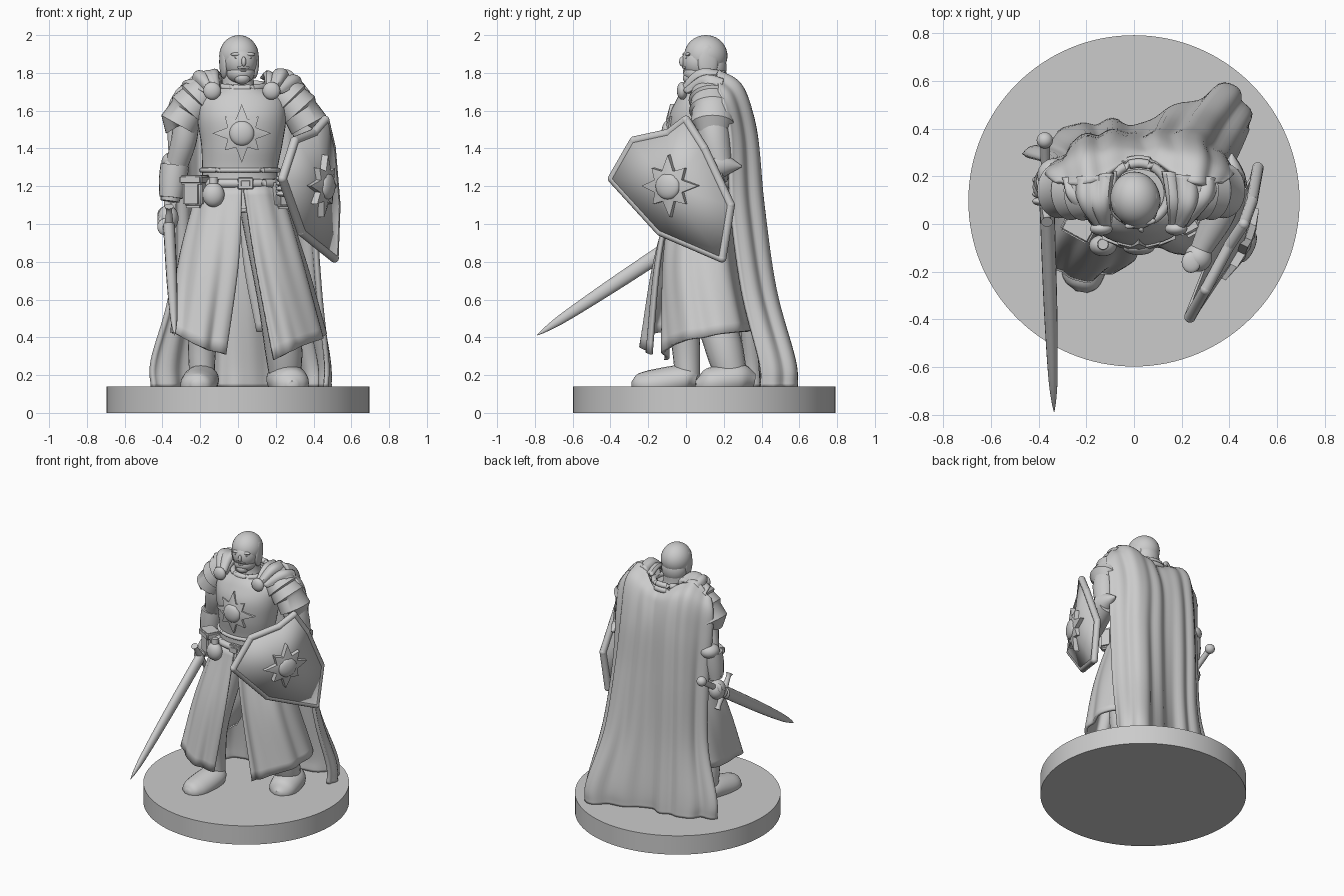
import bpy, bmesh, math
from mathutils import Vector, Matrix

cube = bpy.data.objects.get("Cube")
if cube:
    bpy.data.objects.remove(cube, do_unlink=True)

clay = bpy.data.materials.new("grey_clay")
clay.use_nodes = True
COLOUR = (0.6, 0.6, 0.6, 1)
clay.diffuse_color = COLOUR
clay.node_tree.nodes["Principled BSDF"].inputs["Base Color"].default_value = COLOUR
X, Y, Z = Vector((1, 0, 0)), Vector((0, 1, 0)), Vector((0, 0, 1))
parts = []


def add_object(name, bm):
    bmesh.ops.recalc_face_normals(bm, faces=bm.faces)
    mesh = bpy.data.meshes.new(name)
    bm.to_mesh(mesh)
    bm.free()
    mesh.materials.append(clay)
    obj = bpy.data.objects.new(name, mesh)
    bpy.context.collection.objects.link(obj)
    parts.append(obj)
    return obj


def spline(points, steps):
    """Catmull-Rom curve through points of any dimension."""
    pts = [Vector(p) for p in points]
    if steps == 1:
        return pts
    out = []
    for i in range(len(pts) - 1):
        b, c = pts[i], pts[i + 1]
        a = pts[i - 1] if i else b * 2 - c
        d = pts[i + 2] if i + 2 < len(pts) else c * 2 - b
        for k in range(steps):
            t = k / steps
            out.append((b * 2 + (c - a) * t + (a * 2 - b * 5 + c * 4 - d) * (t * t)
                        + (b * 3 - a - c * 3 + d) * (t ** 3)) * 0.5)
    return out + [pts[-1]]


def skin(name, rows, closed):
    bm = bmesh.new()
    grid = [[bm.verts.new(p) for p in row] for row in rows]
    n = len(grid[0])
    for upper, lower in zip(grid, grid[1:]):
        for j in range(n if closed else n - 1):
            k = (j + 1) % n
            bm.faces.new((upper[j], upper[k], lower[k], lower[j]))
    if closed:
        bm.faces.new(grid[0])
        bm.faces.new(grid[-1])
    return add_object(name, bm)


def tube(name, points, steps=5, sides=20, flat=1.0):
    """Sweep a round section along (x, y, z, radius) points."""
    path = spline(points, steps)
    rows = []
    for i, p in enumerate(path):
        axis = (path[min(i + 1, len(path) - 1)].xyz - path[max(i - 1, 0)].xyz).normalized()
        ref = Z if abs(axis.x) > 0.9 else X
        side = ref.cross(axis).normalized()
        up = axis.cross(side)
        ring = [2 * math.pi * j / sides for j in range(sides)]
        rows.append([p.xyz + (side * math.cos(a) + up * math.sin(a) * flat) * p.w for a in ring])
    return skin(name, rows, True)


def loft(name, sections, steps=5, sides=40):
    """Stack ellipses given as (x, y, z, radius x, radius y)."""
    ring = [2 * math.pi * j / sides for j in range(sides)]
    return skin(name, [[(x + rx * math.cos(a), y + ry * math.sin(a), z) for a in ring]
                       for x, y, z, rx, ry in spline(sections, steps)], True)


def cloth(name, rows, folds, depth, thickness=0.02):
    """Hang a draped sheet through rows of control points, with deepening folds."""
    across = [spline(row, 14) for row in rows]
    grid = list(zip(*[spline(column, 8) for column in zip(*across)]))
    draped = []
    last, width = len(grid) - 1, len(grid[0]) - 1
    for i, row in enumerate(grid):
        line = []
        for j, p in enumerate(row):
            du = row[min(j + 1, width)] - row[max(j - 1, 0)]
            dv = grid[min(i + 1, last)][j] - grid[max(i - 1, 0)][j]
            u, v = j / width, i / last
            wave = math.sin(folds * 2 * math.pi * u + v) + 0.5 * math.sin(folds * 3.3 * math.pi * u - v)
            line.append(p + du.cross(dv).normalized() * wave * depth * (0.35 + 0.65 * v))
        draped.append(line)
    obj = skin(name, draped, False)
    solid = obj.modifiers.new("thickness", "SOLIDIFY")
    solid.thickness, solid.offset = thickness, 0
    return obj


def ball(name, centre, size, turn=0):
    bm = bmesh.new()
    place = Matrix.Translation(centre) @ Matrix.Rotation(turn, 4, "Z") @ Matrix.Diagonal((*size, 1))
    bmesh.ops.create_uvsphere(bm, u_segments=32, v_segments=20, radius=1, matrix=place)
    return add_object(name, bm)


def box(name, centre, size, turn=0):
    bm = bmesh.new()
    place = Matrix.Translation(centre) @ Matrix.Rotation(turn, 4, "Z") @ Matrix.Diagonal((*size, 1))
    bmesh.ops.create_cube(bm, size=1, matrix=place)
    bmesh.ops.bevel(bm, geom=bm.edges[:], offset=min(size) * 0.2, segments=3, affect="EDGES")
    return add_object(name, bm)


def star(name, centre, normal, radius, bend):
    """Eight-rayed star with a domed heart, bent to follow a curved plate."""
    normal = Vector(normal).normalized()
    u = Z.cross(normal).normalized()
    v = normal.cross(u)
    bm = bmesh.new()

    def put(reach, k, lift):
        a, b = (reach * f(k * math.pi / 8) for f in (math.cos, math.sin))
        return bm.verts.new(Vector(centre) + u * a + v * b + normal * (lift - bend * (a * a + b * b / 2)))
    reach = [radius * (0.52 if k % 2 else 1 if k % 4 == 0 else 0.82) for k in range(16)]
    back = [put(r, k, -0.03) for k, r in enumerate(reach)]
    front = [put(r, k, 0.008) for k, r in enumerate(reach)]
    inner = [put(r * 0.5, k, 0.014) for k, r in enumerate(reach)]
    for k in range(16):
        m = (k + 1) % 16
        bm.faces.new((front[k], front[m], inner[m], inner[k]))
        bm.faces.new((back[k], back[m], front[m], front[k]))
    bm.faces.new(inner)
    bm.faces.new(back)
    add_object(name, bm)
    ball(name + "_boss", Vector(centre) + normal * 0.004, [radius * 0.42, 0.03, radius * 0.42],
         math.atan2(normal.y, normal.x) + math.pi / 2)


# Round base
loft("base", [(0, 0.097, z, 0.695, 0.695) for z in (0, 0.14)], 1, 128)

# Head, turned slightly to its left
YAW = 0.2


def face(name, x, y, z, *size):
    spot = Matrix.Rotation(YAW, 3, "Z") @ Vector((x, y, 0)) + Vector((0.005, 0.105, z))
    ball(name, spot, size, YAW)


face("coif", 0, 0, 1.89, 0.104, 0.115, 0.11)
face("coif_nape", 0, 0.03, 1.83, 0.09, 0.08, 0.1)
face("face", 0, -0.036, 1.86, 0.087, 0.092, 0.095)
face("jaw", 0, -0.045, 1.8, 0.074, 0.076, 0.058)
face("chin_beard", 0, -0.085, 1.772, 0.042, 0.038, 0.034)
face("nose", 0, -0.128, 1.86, 0.012, 0.016, 0.026)
face("moustache", 0, -0.111, 1.83, 0.036, 0.016, 0.01)
face("lower_lip", 0, -0.112, 1.812, 0.02, 0.012, 0.007)
for s in (-1, 1):
    face("brow", s * 0.036, -0.105, 1.898, 0.03, 0.013, 0.01)
    face("eye", s * 0.034, -0.11, 1.88, 0.013, 0.008, 0.006)
    face("coif_side", s * 0.083, -0.005, 1.86, 0.022, 0.055, 0.09)
loft("neck", [(0.01, 0.12, 1.66, 0.1, 0.1), (0, 0.12, 1.74, 0.085, 0.085), (0, 0.12, 1.84, 0.085, 0.085)])

# Torso armour, collar and belt
loft("breastplate", [(0.01, 0.09, 1.08, 0.23, 0.16), (0.01, 0.09, 1.2, 0.205, 0.15), (0.01, 0.09, 1.29, 0.2, 0.15),
                     (0.02, 0.085, 1.42, 0.215, 0.17), (0.02, 0.09, 1.56, 0.235, 0.18),
                     (0.02, 0.1, 1.66, 0.22, 0.15), (0.02, 0.11, 1.72, 0.13, 0.12)])


def band(name, z, grow, radius):
    ring = [2 * math.pi * k / 48 for k in range(49)]
    tube(name, [(0.01 + (0.2 + grow) * math.cos(a), 0.09 + (0.15 + grow) * math.sin(a), z, radius) for a in ring], 1, 10)


band("waist_rim", 1.285, 0.004, 0.013)
band("belt", 1.215, 0.012, 0.024)
for z, r in ((1.7, 0.138), (1.73, 0.125)):
    tube("collar", [(0.02 + r * math.cos(k * math.pi / 20), 0.13 + r * math.sin(k * math.pi / 20),
                     z + 0.012 * math.sin(k * math.pi / 20), 0.02) for k in range(41)], 1, 10)
star("chest_star", (0.02, -0.096, 1.48), -Y, 0.155, 1.7)
box("buckle", (0.04, -0.085, 1.215), (0.085, 0.03, 0.065))
box("buckle_plate", (0.04, -0.1, 1.215), (0.05, 0.015, 0.032))
box("right_pouch", (-0.225, 0, 1.17), (0.12, 0.1, 0.17), -0.5)
box("right_pouch_flap", (-0.228, -0.006, 1.235), (0.135, 0.11, 0.05), -0.5)
box("left_pouch", (0.23, 0, 1.16), (0.1, 0.1, 0.16), 0.5)
ball("flask", (-0.13, -0.09, 1.155), (0.058, 0.045, 0.065))
tube("flask_neck", [(-0.13, -0.085, 1.2, 0.025), (-0.13, -0.085, 1.25, 0.022)])

# Shoulders: layered plates, mantle folds and clasps
for s, label in ((-1, "right"), (1, "left")):
    lames = ((0.12, 1.77, 0.04), (0.17, 1.73, 0.1), (0.245, 1.655, 0.126), (0.25, 1.65, 0.112), (0.295, 1.6, 0.124),
             (0.3, 1.595, 0.108), (0.345, 1.525, 0.116), (0.342, 1.52, 0.09))
    tube(label + "_pauldron", [(0.03 + s * x, 0.14, z, r) for x, z, r in lames], 1, 28, 0.9)
    rows = [[(0.13, 0, 1.71), (0.16, -0.015, 1.715), (0.2, 0.01, 1.69)],
            [(0.12, 0.1, 1.78), (0.2, 0.08, 1.8), (0.3, 0.12, 1.74)],
            [(0.1, 0.22, 1.76), (0.2, 0.2, 1.785), (0.32, 0.19, 1.71)]]
    cloth(label + "_mantle", [[(0.03 + s * x, y, z) for x, y, z in row] for row in rows], 2.5, 0.012, 0.03)
    ball(label + "_clasp", (0.02 + s * 0.157, -0.02, 1.705), (0.047, 0.028, 0.047))

# Arms
tube("right_upper_arm", [(-0.27, 0.13, 1.6, 0.07), (-0.285, 0.14, 1.45, 0.068), (-0.325, 0.18, 1.31, 0.06)])
tube("right_forearm", [(-0.33, 0.19, 1.35, 0.05), (-0.34, 0.18, 1.27, 0.068), (-0.36, 0.17, 1.12, 0.05)])
tube("left_upper_arm", [(0.35, 0.14, 1.6, 0.08), (0.38, 0.15, 1.45, 0.085), (0.4, 0.18, 1.28, 0.068)])
tube("left_forearm", [(0.4, 0.2, 1.28, 0.06), (0.36, 0.05, 1.24, 0.068), (0.28, -0.11, 1.2, 0.045)])
tube("right_cuff", [(-0.335, 0.18, 1.31, 0.076), (-0.345, 0.175, 1.23, 0.075), (-0.355, 0.17, 1.14, 0.062)], 1)
tube("left_elbow_spike", [(0.4, 0.17, 1.31, 0.08), (0.41, 0.215, 1.31, 0.055), (0.41, 0.295, 1.305, 0.004)], 2)
ball("right_elbow_guard", (-0.335, 0.205, 1.33), (0.07, 0.07, 0.055))
ball("left_fist", (0.27, -0.14, 1.2), (0.058, 0.06, 0.058))
ball("right_fist", (-0.37, 0.16, 1.03), (0.055, 0.065, 0.07))
for k in range(4):
    ball("right_finger", (-0.385, 0.095 + k * 0.03, 0.985 + k * 0.021), (0.042, 0.019, 0.045))
    ball("left_finger", (0.24, -0.16, 1.16 + k * 0.027), (0.04, 0.045, 0.016))

# Sword
hilt, point = Vector((-0.365, 0.08, 0.985)), Vector((-0.335, -0.79, 0.41))
along = (point - hilt).normalized()
across = X.cross(along).normalized()


def on_sword(distance, offset, radius):
    return (*(hilt + along * distance + across * offset), radius)


tube("blade", [on_sword(d, 0, r) for d, r in ((0, 0.042), (0.5, 0.038), (0.85, 0.027), (0.98, 0.014), (1.04, 0.002))], 4, 16, 0.75)
tube("grip", [on_sword(d, 0, 0.02) for d in (-0.32, 0)])
tube("crossguard", [on_sword(0, d, r) for d, r in ((-0.13, 0.024), (-0.1, 0.016), (0, 0.024), (0.1, 0.016), (0.13, 0.024))])
ball("pommel", on_sword(-0.325, 0, 0)[:3], (0.034, 0.034, 0.034))

# Shield with raised rim and star
outline = [(0.235, -0.39, 1.24), (0.3, -0.275, 1.44), (0.4, -0.09, 1.48), (0.46, 0, 1.55), (0.495, 0.095, 1.4),
           (0.52, 0.235, 1.1), (0.51, 0.19, 0.82), (0.335, -0.135, 0.96)]
bm = bmesh.new()
rim = [bm.verts.new(p) for p in outline]
middle = bm.verts.new((0.44, -0.085, 1.2))
for k, corner in enumerate(rim):
    bm.faces.new((corner, rim[(k + 1) % len(rim)], middle))
plate = add_object("shield", bm).modifiers.new("thickness", "SOLIDIFY")
plate.thickness, plate.offset = 0.04, 0
for k, corner in enumerate(outline):
    tube("shield_rim", [(*corner, 0.024), (*outline[(k + 1) % len(outline)], 0.024)], 1, 10)
    ball("shield_rim_corner", corner, (0.024, 0.024, 0.024))
star("shield_star", (0.472, -0.095, 1.2), (0.9, -0.42, -0.07), 0.165, 1.0)

# Legs and boots
tube("right_leg", [(-0.1, 0.08, 1.08, 0.11), (-0.17, -0.02, 0.62, 0.095), (-0.19, 0, 0.35, 0.075), (-0.19, 0.01, 0.16, 0.065)])
tube("left_leg", [(0.12, 0.1, 1.08, 0.11), (0.2, 0.13, 0.62, 0.1), (0.24, 0.2, 0.35, 0.1), (0.25, 0.25, 0.16, 0.08)])
tube("right_boot", [(-0.18, 0.06, 0.17, 0.04), (-0.19, 0, 0.18, 0.075), (-0.21, -0.17, 0.15, 0.08),
                    (-0.215, -0.25, 0.15, 0.06), (-0.22, -0.285, 0.15, 0.02)], flat=1.2)
tube("left_boot", [(0.24, 0.36, 0.17, 0.04), (0.25, 0.28, 0.18, 0.085), (0.275, 0.15, 0.16, 0.085),
                   (0.285, 0.09, 0.15, 0.065), (0.29, 0.05, 0.15, 0.02)], flat=1.2)

# Split surcoat skirts
cloth("left_skirt", [[(0.03, -0.07, 1.2), (0.14, -0.045, 1.2), (0.22, 0.06, 1.2), (0.18, 0.2, 1.2), (0, 0.25, 1.2)],
                     [(0.09, -0.09, 0.8), (0.22, -0.1, 0.8), (0.34, 0.03, 0.8), (0.31, 0.22, 0.8), (0.03, 0.28, 0.8)],
                     [(0.19, -0.11, 0.28), (0.33, -0.09, 0.35), (0.45, 0.08, 0.4), (0.4, 0.29, 0.43), (0.1, 0.33, 0.43)]], 4, 0.009)
cloth("right_skirt", [[(0.02, -0.07, 1.2), (-0.11, -0.045, 1.2), (-0.2, 0.06, 1.2), (-0.16, 0.2, 1.2), (0, 0.25, 1.2)],
                      [(0, -0.14, 0.8), (-0.15, -0.16, 0.8), (-0.29, -0.06, 0.8), (-0.28, 0.16, 0.8), (-0.03, 0.28, 0.8)],
                      [(-0.07, -0.18, 0.31), (-0.2, -0.23, 0.35), (-0.33, -0.17, 0.42), (-0.33, 0.06, 0.42), (-0.22, 0.3, 0.43)]], 4, 0.009)
# Long cape, draped over both shoulders
cloth("cape", [[(-0.32, 0.17, 1.7), (-0.18, 0.17, 1.795), (0.03, 0.27, 1.69), (0.24, 0.17, 1.805), (0.37, 0.17, 1.7)],
               [(-0.36, 0.2, 1.61), (-0.2, 0.29, 1.71), (0.03, 0.31, 1.63), (0.25, 0.29, 1.72), (0.41, 0.2, 1.61)],
               [(-0.36, 0.21, 1.45), (-0.2, 0.34, 1.47), (0.02, 0.35, 1.45), (0.24, 0.36, 1.47), (0.41, 0.23, 1.45)],
               [(-0.34, 0.23, 1.1), (-0.2, 0.36, 1.1), (0.03, 0.37, 1.1), (0.27, 0.395, 1.1), (0.41, 0.24, 1.1)],
               [(-0.35, 0.25, 0.65), (-0.2, 0.37, 0.65), (0.04, 0.39, 0.65), (0.31, 0.46, 0.65), (0.44, 0.3, 0.65)],
               [(-0.45, 0.28, 0.28), (-0.22, 0.4, 0.28), (0.05, 0.42, 0.28), (0.39, 0.56, 0.28), (0.48, 0.39, 0.28)],
               [(-0.45, 0.28, 0.14), (-0.22, 0.41, 0.14), (0.05, 0.42, 0.14), (0.4, 0.57, 0.14), (0.48, 0.4, 0.14)]], 5.5, 0.013, 0.025)

# Smooth shading with crisp edges
bpy.ops.object.select_all(action="DESELECT")
for obj in parts:
    obj.select_set(True)
bpy.context.view_layer.objects.active = parts[0]
bpy.ops.object.shade_smooth_by_angle(angle=math.radians(40))
